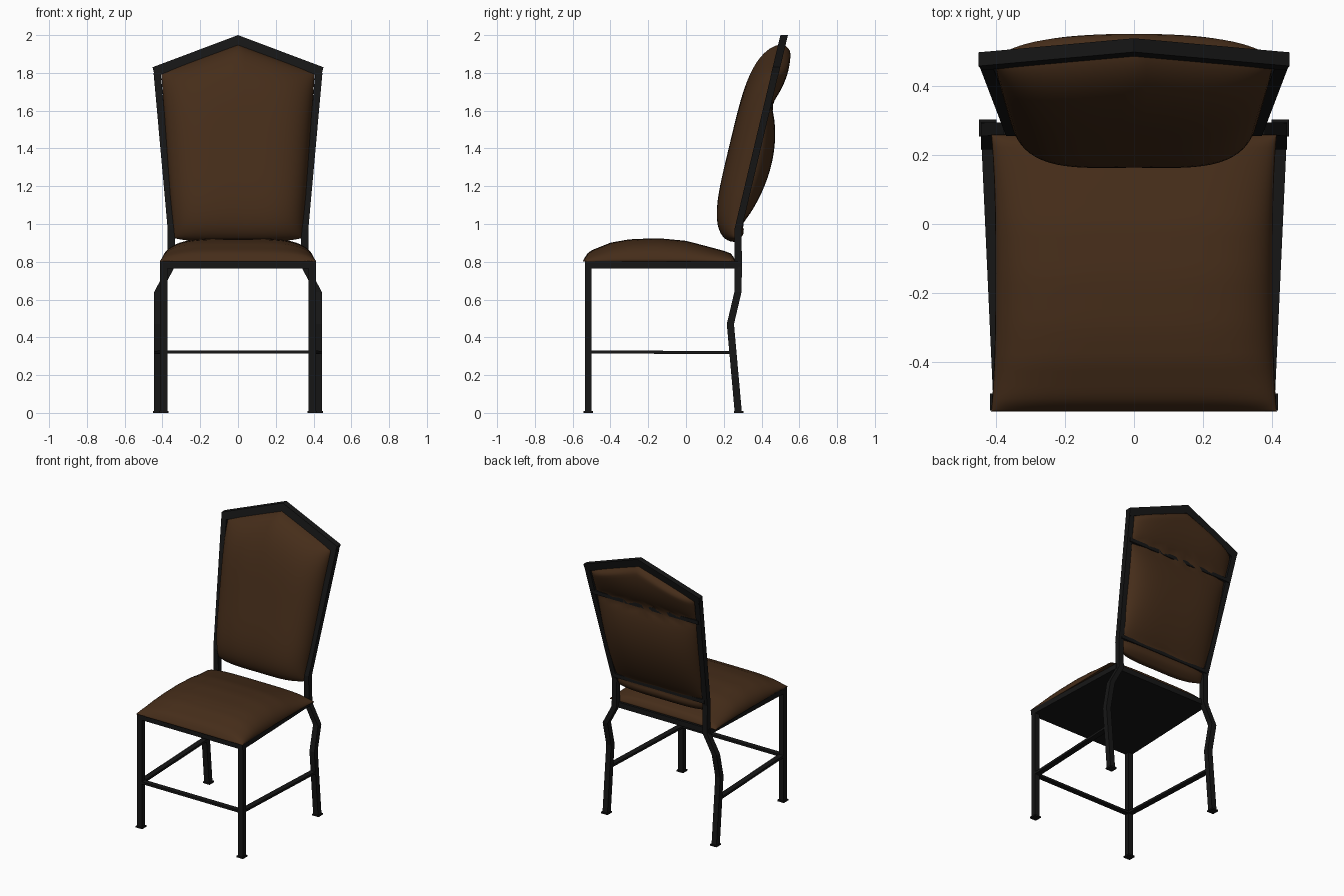
import bpy, bmesh, math
from mathutils import Vector

if "Cube" in bpy.data.objects:
    bpy.data.objects.remove(bpy.data.objects["Cube"])


def material(name, rgb):
    m = bpy.data.materials.new(name)
    m.diffuse_color = (*rgb, 1)
    m.use_nodes = True
    m.node_tree.nodes["Principled BSDF"].inputs["Base Color"].default_value = m.diffuse_color
    return m


BLACK = material("black_metal", (0.008, 0.008, 0.008))
BROWN = material("brown_fabric", (0.06, 0.026, 0.01))


def finish(name, bm, mat, smooth=False):
    bmesh.ops.recalc_face_normals(bm, faces=bm.faces)
    me = bpy.data.meshes.new(name)
    bm.to_mesh(me)
    bm.free()
    me.materials.append(mat)
    ob = bpy.data.objects.new(name, me)
    bpy.context.collection.objects.link(ob)
    for p in me.polygons:
        p.use_smooth = smooth
    return ob


def loft(name, rings, mat=BLACK):
    """Closed tube through a list of equal-sized point rings."""
    bm = bmesh.new()
    rows = [[bm.verts.new(p) for p in r] for r in rings]
    n = len(rows[0])
    for a, b in zip(rows, rows[1:]):
        for i in range(n):
            j = (i + 1) % n
            bm.faces.new((a[i], a[j], b[j], b[i]))
    bm.faces.new(rows[0])
    bm.faces.new(rows[-1])
    return finish(name, bm, mat)


def post(name, path, hx, hy):
    """Square post with horizontal cross-sections."""
    corners = ((-hx, -hy), (hx, -hy), (hx, hy), (-hx, hy))
    return loft(name, [[(x + a, y + b, z) for a, b in corners] for x, y, z in path])


def bar(name, p, q, w, h):
    """Straight bar, w wide horizontally and h tall."""
    p, q = Vector(p), Vector(q)
    side = (q - p).cross(Vector((0, 0, 1))).normalized() * w / 2
    up = Vector((0, 0, h / 2))
    return loft(name, [[c - side - up, c + side - up, c + side + up, c - side + up]
                       for c in (p, q)])


def pillow(name, point, n=36):
    """Two sheets point(u, v, side) meeting along their rim."""
    bm = bmesh.new()
    t = [math.sin(math.pi / 2 * (2 * i / n - 1)) for i in range(n + 1)]
    for s in (-1, 1):
        g = [[bm.verts.new(point(u, v, s)) for u in t] for v in t]
        for i in range(n):
            for j in range(n):
                bm.faces.new((g[i][j], g[i][j + 1], g[i + 1][j + 1], g[i + 1][j]))
    bmesh.ops.remove_doubles(bm, verts=bm.verts, dist=1e-5)
    return finish(name, bm, BROWN, True)


def dome(t, p=4):
    return math.sqrt(max(0, 1 - abs(t) ** p))


def interp(x, pts):
    for (a, fa), (b, fb) in zip(pts, pts[1:]):
        if x <= b:
            k = max(0, (x - a) / (b - a))
            return fa + (fb - fa) * k
    return pts[-1][1]


def lean(z):
    """Depth of the reclined back frame at height z."""
    return 0.275 + 0.24 * (z - 0.98)


# legs, back posts, feet and side stretchers
for s, side in ((-1, "left"), (1, "right")):
    post(f"front_leg_{side}", [(s * 0.393, -0.517, 0), (s * 0.393, -0.517, 0.79)], 0.019, 0.018)
    post(f"back_leg_{side}",
         [(s * 0.425, 0.277, 0), (s * 0.425, 0.235, 0.47), (s * 0.425, 0.275, 0.64),
          (s * 0.353, 0.277, 0.775), (s * 0.353, 0.275, 0.97), (s * 0.428, lean(1.8), 1.8)],
         0.019, 0.019)
    for part, x, y in (("front", 0.393, -0.517), ("back", 0.425, 0.279)):
        post(f"{part}_foot_{side}", [(s * x, y, 0), (s * x, y, 0.01)], 0.025, 0.025)
    bar(f"side_stretcher_{side}", (s * 0.39, -0.517, 0.322), (s * 0.425, 0.248, 0.32), 0.038, 0.016)
bar("front_stretcher", (-0.39, -0.517, 0.322), (0.39, -0.517, 0.322), 0.035, 0.016)

# seat base panel
loft("seat_frame", [[(-0.412, -0.536, z), (0.412, -0.536, z), (0.38, 0.275, z), (-0.38, 0.275, z)]
                    for z in (0.765, 0.803)])

# peaked top rail
outline = [(-0.452, 1.83), (-0.44, 1.78), (0, 1.945), (0.44, 1.78), (0.452, 1.83), (0, 2.0)]
bm = bmesh.new()
f, b = [[bm.verts.new((x, lean(z) + d, z)) for x, z in outline] for d in (-0.02, 0.02)]
for r in (f, b):
    bm.faces.new((r[0], r[1], r[2], r[5]))
    bm.faces.new((r[5], r[2], r[3], r[4]))
for i in range(6):
    j = (i + 1) % 6
    bm.faces.new((f[i], f[j], b[j], b[i]))
finish("top_rail", bm, BLACK)

# rear crossbars
for name, z, x in (("lower_crossbar", 1.0, 0.355), ("upper_crossbar", 1.63, 0.413)):
    bar(name, (-x, lean(z) + 0.012, z), (x, lean(z) + 0.012, z), 0.026, 0.026)

# seat cushion
SEAT = [(-0.545, 0.025), (-0.5, 0.06), (-0.4, 0.1), (-0.3, 0.118), (-0.15, 0.124),
        (0, 0.11), (0.1, 0.084), (0.2, 0.057), (0.26, 0.035)]


def seat_point(u, v, s):
    y = -0.1425 + 0.4025 * v
    x = u * (0.403 + 0.012 * abs(v) ** 3)
    rise = interp(y, SEAT) * dome(u) * min(1, 1.6 * dome(v, 8))
    return x, y, 0.801 + (rise if s > 0 else 0)


pillow("seat_cushion", seat_point)


# backrest cushion, pinched at the crossbars
def back_point(u, v, s):
    top = 1.95 - 0.15 * abs(u)
    bottom = 0.905 + 0.02 * abs(u) ** 4
    z = (top + bottom) / 2 + (top - bottom) / 2 * v
    x = u * interp(z, [(0.9, 0.335), (1.15, 0.36), (1.78, 0.405), (1.95, 0.41)])
    if s < 0:
        d = -0.15 * dome(v)
    else:
        lo, hi, h = next(k for k in ((0.9, 1.0, 0.025), (1.0, 1.63, 0.085), (1.63, 2.0, 0.055))
                         if z <= k[1])
        d = (0.012 + h * math.sin(math.pi * (z - lo) / (hi - lo)) ** 0.7) * min(1, 1.5 * dome(v, 8))
    return x, lean(z) + d * dome(u), z


pillow("backrest_cushion", back_point)
